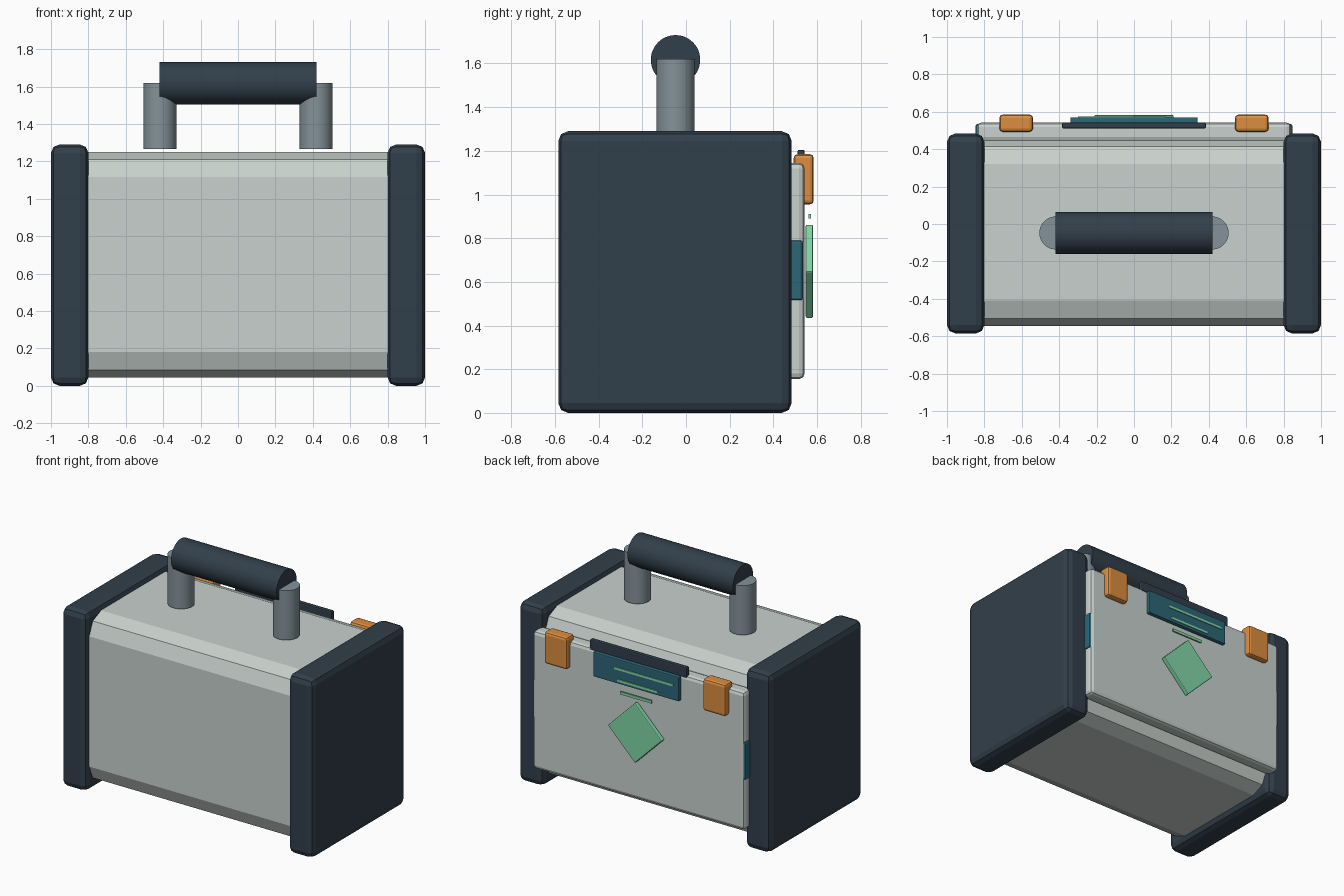
import bpy, math
from mathutils import Matrix

if "Cube" in bpy.data.objects:
    bpy.data.objects.remove(bpy.data.objects["Cube"])


def material(name, rgb):
    m = bpy.data.materials.new(name)
    m.diffuse_color = (*rgb, 1)
    m.use_nodes = True
    m.node_tree.nodes["Principled BSDF"].inputs["Base Color"].default_value = m.diffuse_color
    return m


SHELL = material("pale grey green", (0.58, 0.64, 0.61))
NAVY = material("dark navy", (0.031, 0.050, 0.070))
STEEL = material("steel grey", (0.23, 0.29, 0.32))
ORANGE = material("orange", (0.72, 0.27, 0.05))
TEAL = material("deep teal", (0.026, 0.135, 0.185))
GREEN = material("mint green", (0.22, 0.68, 0.39))


def bevel(ob, width, segments):
    if width:
        mod = ob.modifiers.new("Bevel", "BEVEL")
        mod.width = width
        mod.segments = segments
        mod.limit_method = "ANGLE"


def box(name, x, y, z, mat, width=0.0, segments=2, turn=0.0):
    """Box from (min, max) ranges, optionally turned about the y axis."""
    centre = [(r[0] + r[1]) / 2 for r in (x, y, z)]
    size = [r[1] - r[0] for r in (x, y, z)]
    bpy.ops.mesh.primitive_cube_add(size=1, location=centre)
    ob = bpy.context.object
    ob.name = name
    ob.data.transform(Matrix.Diagonal((*size, 1)))
    ob.rotation_euler.y = turn
    ob.data.materials.append(mat)
    bevel(ob, width, segments)
    return ob


def cylinder(name, radius, depth, location, mat, rotation=(0, 0, 0)):
    bpy.ops.mesh.primitive_cylinder_add(vertices=48, radius=radius, depth=depth,
                                        location=location, rotation=rotation)
    ob = bpy.context.object
    ob.name = name
    ob.data.materials.append(mat)
    bpy.ops.object.shade_smooth_by_angle(angle=math.radians(35))
    return ob


# Main case: a long box with only its lengthwise edges rounded off
W, SOFT = 0.82, 0.135
BACK, FRONT, LOW, HIGH = 0.455, -0.545, 0.045, 1.25
profile = []
for cy, cz, start in ((BACK - SOFT, HIGH - SOFT, 0), (FRONT + SOFT, HIGH - SOFT, 90),
                      (FRONT + SOFT, LOW + SOFT, 180), (BACK - SOFT, LOW + SOFT, 270)):
    for k in range(3):
        a = math.radians(start + 45 * k)
        profile.append((cy + SOFT * math.cos(a), cz + SOFT * math.sin(a)))
n = len(profile)
verts = [(x, y, z) for x in (-W, W) for y, z in profile]
faces = [(i, (i + 1) % n, n + (i + 1) % n, n + i) for i in range(n)]
faces = [f[::-1] for f in faces] + [tuple(range(n))[::-1], tuple(range(n, 2 * n))]
mesh = bpy.data.meshes.new("case_body")
mesh.from_pydata(verts, [], [tuple(reversed(f)) if len(f) == 4 else f for f in faces])
mesh.materials.append(SHELL)
body = bpy.data.objects.new("case_body", mesh)
bpy.context.collection.objects.link(body)
bpy.context.view_layer.objects.active = body
body.select_set(True)
bpy.ops.object.mode_set(mode="EDIT")
bpy.ops.mesh.select_all(action="SELECT")
bpy.ops.mesh.normals_make_consistent(inside=False)
bpy.ops.object.mode_set(mode="OBJECT")

# Lid panel on the back
box("back_panel", (-0.84, 0.84), (0.44, 0.543), (0.155, 1.145), SHELL, 0.025)

# Paired parts
for s, side in ((-1, "left"), (1, "right")):
    def span(a, b):
        return tuple(sorted((s * a, s * b)))
    box(side + "_end_cap", span(0.80, 1.0), (-0.585, 0.484), (0.0, 1.29), NAVY, 0.045)
    box(side + "_latch", span(0.54, 0.72), (0.493, 0.585), (0.955, 1.185), ORANGE, 0.018)
    box(side + "_side_clip", span(0.80, 0.848), (0.44, 0.535), (0.515, 0.79), TEAL, 0.012)
    cylinder(side + "_handle_post", 0.088, 0.355, (s * 0.418, -0.048, 1.4425), STEEL)

# Handle grip
cylinder("handle_grip", 0.113, 0.84, (0, -0.048, 1.617), NAVY, (0, math.pi / 2, 0))

# Display strip with its hinge bar and indicator lines
box("hinge_bar", (-0.385, 0.385), (0.511, 0.543), (1.13, 1.205), NAVY, 0.008)
box("display_plate", (-0.34, 0.34), (0.53, 0.57), (0.96, 1.135), TEAL, 0.006)
box("upper_indicator", (-0.30, 0.17), (0.565, 0.576), (1.061, 1.077), GREEN)
box("lower_indicator", (-0.175, 0.145), (0.565, 0.576), (0.978, 0.994), GREEN)

# Diamond badge and the short bar above it
box("short_bar", (-0.125, 0.125), (0.562, 0.572), (0.89, 0.91), GREEN)
box("diamond_badge", (-0.152, 0.152), (0.548, 0.582), (0.496, 0.80), GREEN, 0.006,
    turn=math.pi / 4)
